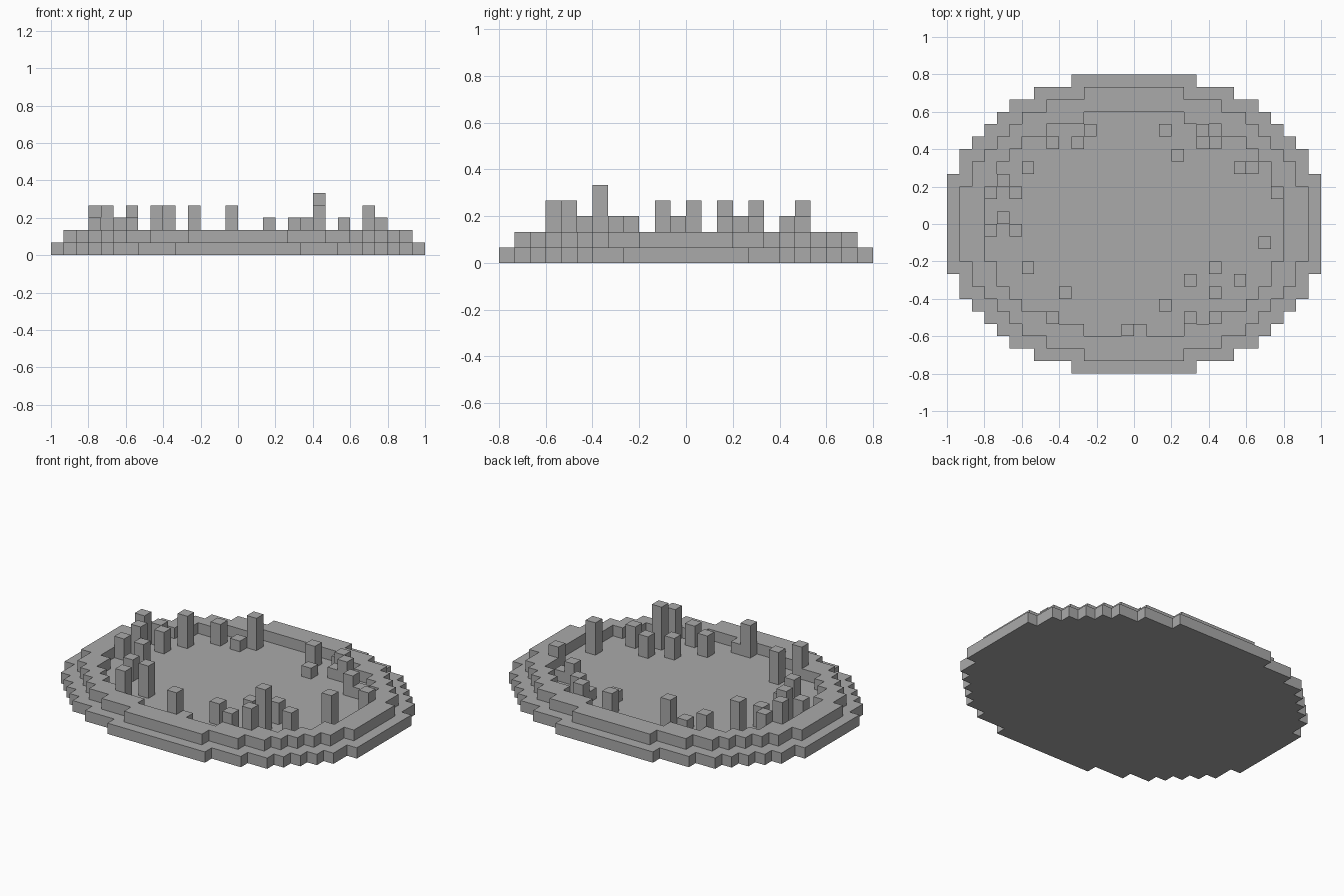
import bpy
import bmesh
from mathutils import Vector

cube = bpy.data.objects.get("Cube")
if cube:
    bpy.data.objects.remove(cube, do_unlink=True)

U = 1 / 15  # size of one block

stone = bpy.data.materials.new("grey_stone")
stone.use_nodes = True
colour = (0.4, 0.4, 0.4, 1)
stone.diffuse_color = colour
stone.node_tree.nodes["Principled BSDF"].inputs["Base Color"].default_value = colour


def disc(half_widths):
    """Cells of a stepped oval, from half widths listed middle row outwards."""
    cells = set()
    for row, half in enumerate(half_widths):
        for i in range(-half, half):
            cells.update({(i, row), (i, -row - 1)})
    return cells


def block_layer(name, cells, bottom, top):
    """Extrude a patch of grid cells into one solid layer."""
    bm = bmesh.new()
    corners = {}

    def corner(i, j):
        if (i, j) not in corners:
            corners[i, j] = bm.verts.new((i * U, j * U, bottom * U))
        return corners[i, j]

    for i, j in sorted(cells):
        bm.faces.new([corner(i, j), corner(i, j + 1),
                      corner(i + 1, j + 1), corner(i + 1, j)])
    # Keep the lower patch as the underside and raise a copy of it
    made = bmesh.ops.extrude_face_region(bm, geom=bm.faces[:], use_keep_orig=True)
    raised = [g for g in made["geom"] if isinstance(g, bmesh.types.BMVert)]
    bmesh.ops.translate(bm, verts=raised, vec=Vector((0, 0, (top - bottom) * U)))
    bmesh.ops.recalc_face_normals(bm, faces=bm.faces[:])
    mesh = bpy.data.meshes.new(name)
    bm.to_mesh(mesh)
    bm.free()
    mesh.materials.append(stone)
    obj = bpy.data.objects.new(name, mesh)
    bpy.context.collection.objects.link(obj)
    return obj


# Stepped oval floor and the raised rim around it
floor = disc([15, 15, 15, 15, 14, 14, 13, 12, 11, 10, 8, 5])
rim = disc([14, 14, 14, 13, 13, 12, 11, 10, 9, 7, 4])
pit = disc([12, 12, 12, 11, 11, 10, 9, 7, 4])
block_layer("floor_slab", floor, 0, 1)
block_layer("raised_rim", rim - pit, 1, 2)

# Standing pillars inside the rim, grouped by their top level
pillars = {
    2: [(-5, 6), (3, 5), (5, 6), (9, 4), (0, -9)],
    3: [(-7, 6), (2, 7), (5, 7), (6, 6), (8, 4), (11, 2), (-11, 3), (-10, 2),
        (-12, -1), (-10, -1), (-9, -4), (2, -7), (4, -5), (4, -8), (6, -4),
        (8, -5)],
    4: [(-4, 7), (-9, 4), (-12, 2), (-11, 0), (-6, -6), (-7, -8), (-1, -9),
        (6, -8), (10, -2)],
    5: [(6, -6)],
}
for top, spots in pillars.items():
    for n, spot in enumerate(spots):
        block_layer(f"pillar_level_{top}_{n + 1}", {spot}, 1, top)
